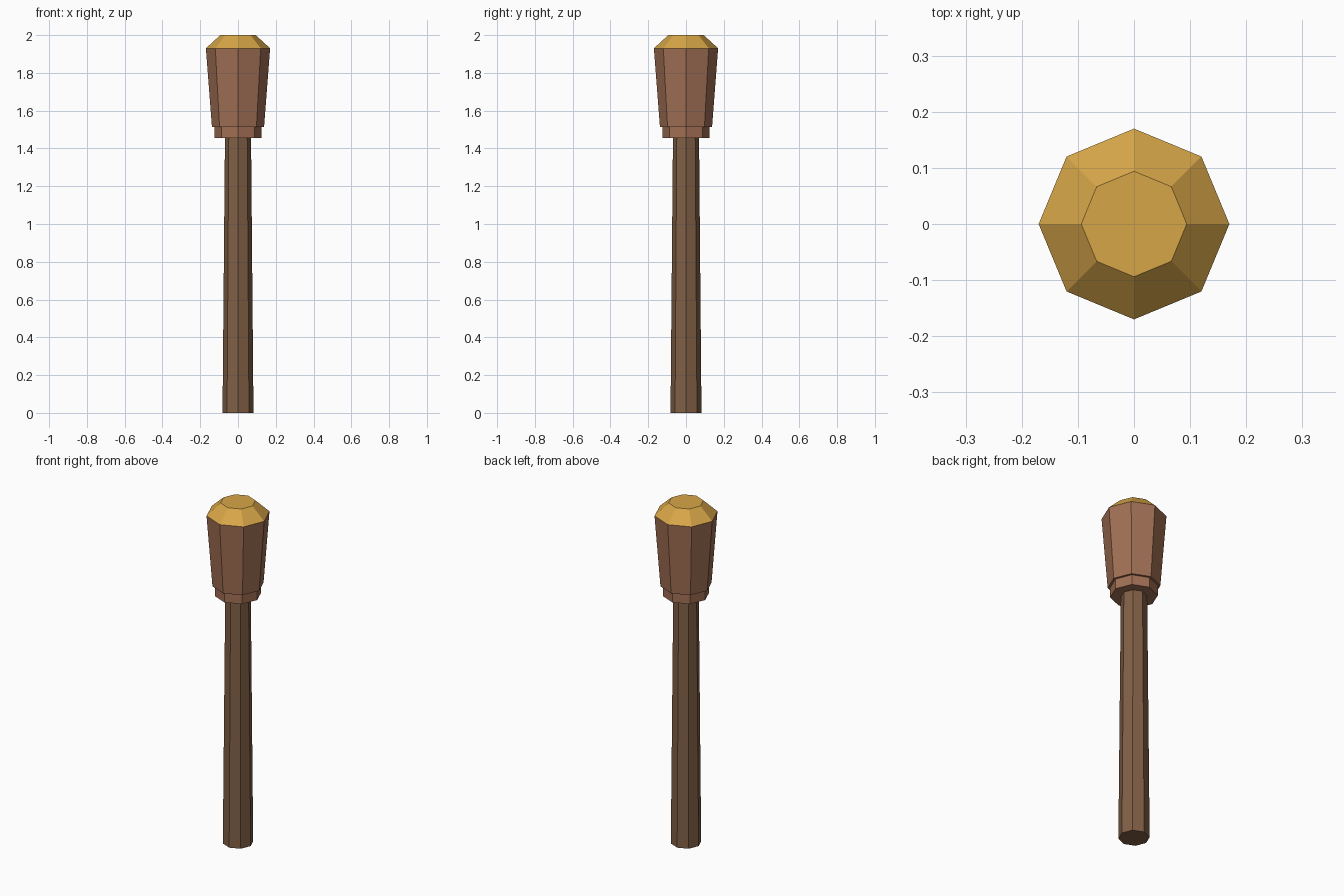
import bpy, bmesh
from math import cos, sin, pi

if "Cube" in bpy.data.objects:
    bpy.data.objects.remove(bpy.data.objects["Cube"])


def material(name, rgb):
    m = bpy.data.materials.new(name)
    m.diffuse_color = (*rgb, 1)
    m.use_nodes = True
    m.node_tree.nodes["Principled BSDF"].inputs["Base Color"].default_value = m.diffuse_color
    return m


def octagon_part(name, profile, mat, sides=8):
    """Closed flat-faced solid through (radius, z) rings, corners on the axes."""
    bm = bmesh.new()
    rings = [[bm.verts.new((r * cos(2 * pi * i / sides), r * sin(2 * pi * i / sides), z))
              for i in range(sides)] for r, z in profile]
    for low, high in zip(rings, rings[1:]):
        for i in range(sides):
            j = (i + 1) % sides
            bm.faces.new((low[i], low[j], high[j], high[i]))
    bm.faces.new(rings[0][::-1])
    bm.faces.new(rings[-1])
    mesh = bpy.data.meshes.new(name)
    bm.to_mesh(mesh)
    bm.free()
    mesh.materials.append(mat)
    obj = bpy.data.objects.new(name, mesh)
    bpy.context.collection.objects.link(obj)
    return obj


wood = material("dark_wood", (0.22, 0.115, 0.06))
wrap = material("red_brown", (0.36, 0.16, 0.09))
gold = material("gold", (0.68, 0.38, 0.065))

# Tapered shaft
octagon_part("shaft", [(0.082, 0), (0.069, 1.47)], wood)
# Narrow collar under the head
octagon_part("collar", [(0.125, 1.456), (0.125, 1.516)], wrap)
# Head flaring upwards
octagon_part("head", [(0.138, 1.514), (0.17, 1.93)], wrap)
# Bevelled cap
octagon_part("cap", [(0.17, 1.93), (0.094, 2.0)], gold)
